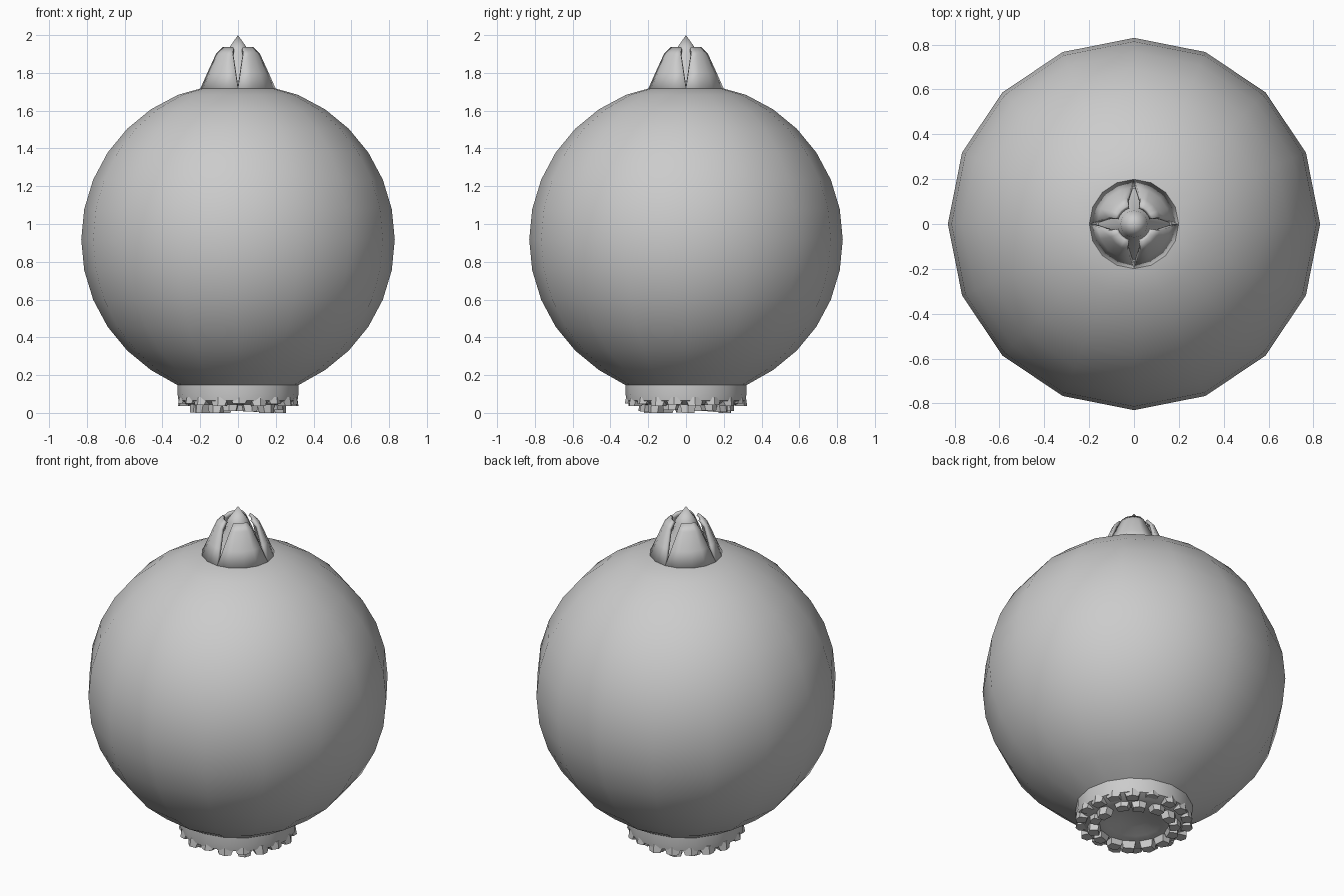
import bpy, bmesh, random
from math import sin, cos, pi, asin, radians
from mathutils import Vector

if "Cube" in bpy.data.objects:
    bpy.data.objects.remove(bpy.data.objects["Cube"])

random.seed(4)


def finish(bm, name, angle):
    me = bpy.data.meshes.new(name)
    bm.to_mesh(me)
    bm.free()
    ob = bpy.data.objects.new(name, me)
    bpy.context.collection.objects.link(ob)
    bpy.ops.object.select_all(action='DESELECT')
    ob.select_set(True)
    bpy.context.view_layer.objects.active = ob
    bpy.ops.object.shade_smooth_by_angle(angle=radians(angle))
    return ob


def skin(bm, rows, closed):
    n = len(rows[0])
    for lo, hi in zip(rows, rows[1:]):
        for i in range(n if closed else n - 1):
            k = (i + 1) % n
            bm.faces.new((lo[i], lo[k], hi[k], hi[i]))


def lathe(name, profile, sides, angle=50):
    """Revolve (radius, z) points, listed bottom to top."""
    bm = bmesh.new()
    rows = [[bm.verts.new((r * cos(2 * pi * i / sides), r * sin(2 * pi * i / sides), z))
             for i in range(sides)] for r, z in profile]
    skin(bm, rows, True)
    bmesh.ops.remove_doubles(bm, verts=bm.verts, dist=1e-5)
    return finish(bm, name, angle)


# Round bulb with a short collar below
R, ZC = 0.83, 0.917
sphere = [(R * cos(pi * k / 16), ZC + R * sin(pi * k / 16)) for k in range(-5, 7)]
lathe("bulb", [(0, 0.075), (0.08, 0.07), (0.15, 0.05), (0.20, 0.04), (0.27, 0.045), (0.315, 0.065),
               (0.32, 0.10), (0.32, 0.147)] + sphere + [(0.20, 1.717), (0, 1.73)], 16)

# Four sprout leaves separated by V-shaped slits
bm = bmesh.new()
leaf = [(0.20, 1.715, 0.0), (0.163, 1.80, 0.013), (0.12, 1.90, 0.028), (0.085, 1.936, 0.026)]
for q in range(4):
    rows = []
    for r, z, w in leaf:
        a0 = asin(w / r)
        angs = [q * pi / 2 + a0 + (pi / 2 - 2 * a0) * i / 4 for i in range(5)]
        rows.append([bm.verts.new((r * cos(a), r * sin(a), z)) for a in angs])
    skin(bm, rows, False)
leaves = finish(bm, "sprout_leaves", 40)
mod = leaves.modifiers.new("thickness", 'SOLIDIFY')
mod.thickness = 0.018
mod.offset = -1

# Pointed shoot inside the leaves
lathe("inner_shoot", [(0.165, 1.71), (0.07, 1.86), (0.06, 1.915), (0.0, 2.0)], 12)

# Two rings of stubby root nubs under the collar
bm = bmesh.new()


def nub(ang, root, tip, w0, w1, t0, t1):
    out = Vector((cos(ang), sin(ang), 0))
    side = Vector((-sin(ang), cos(ang), 0))
    rows = []
    for (r, z), w, t in ((root, w0, t0), (tip, w1, t1)):
        c = out * r + Vector((0, 0, z))
        rows.append([bm.verts.new(c + side * w * a + out * t * b)
                     for a, b in ((-1, -1), (1, -1), (1.1, .5), (0, 1), (-1.1, .5))])
    skin(bm, rows, True)
    bm.faces.new(rows[0])
    bm.faces.new(rows[1])


for count, r, tip_r, tip_z, shift in ((18, 0.28, 0.294, 0.042, 0.5), (14, 0.215, 0.225, 0.006, 0.2)):
    for i in range(count):
        a = 2 * pi * (i + shift + random.uniform(-.12, .12)) / count
        dz = 0 if i % 4 == 0 else random.uniform(0, 0.016)
        nub(a, (r, 0.085), (tip_r, tip_z - 0.006 + dz), 0.046, 0.030, 0.037, 0.03)
bmesh.ops.recalc_face_normals(bm, faces=bm.faces)
finish(bm, "root_nubs", 35)
